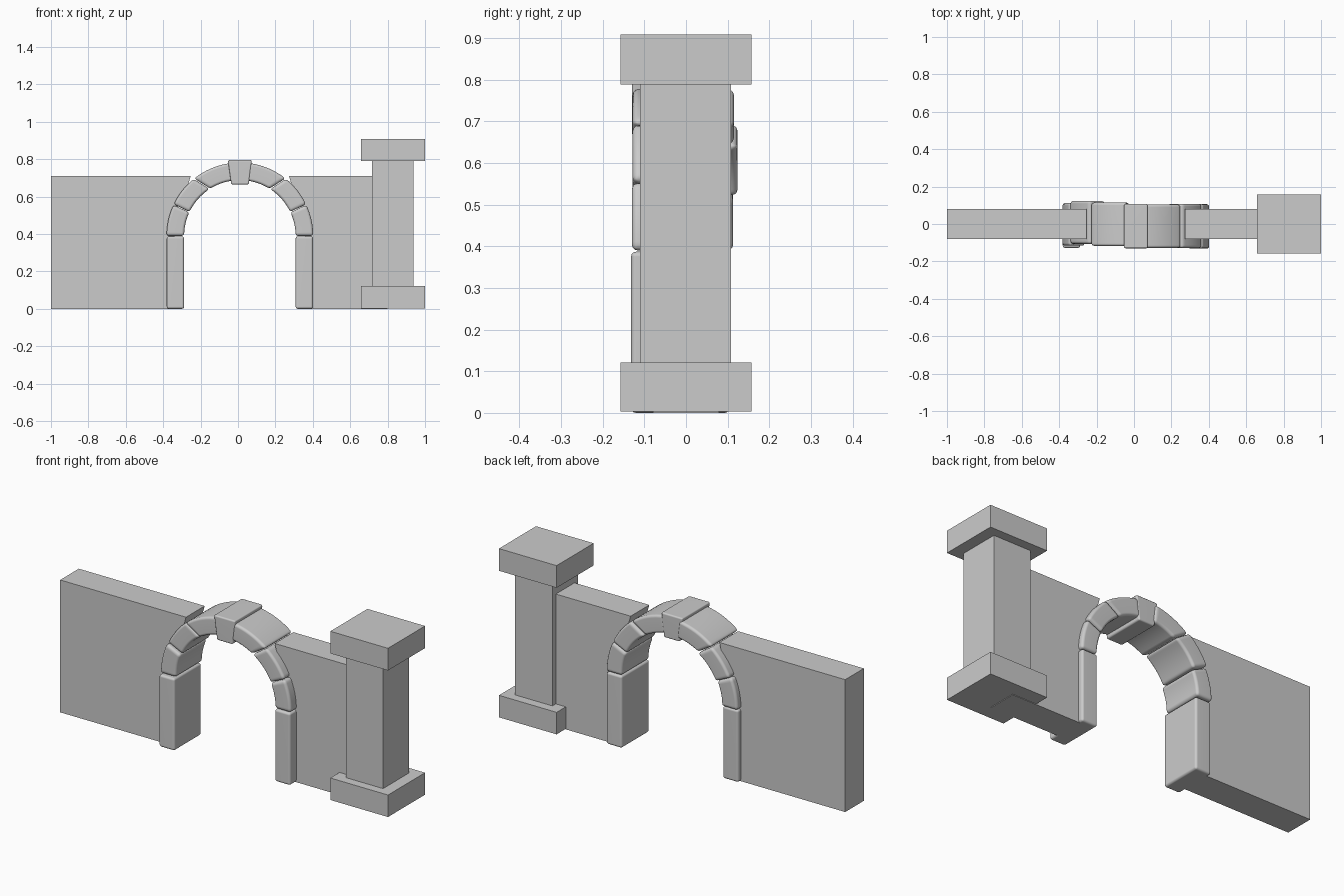
import bpy, bmesh
from math import sin, cos, radians

if "Cube" in bpy.data.objects:
    bpy.data.objects.remove(bpy.data.objects["Cube"])

CX, CZ = 0.01, 0.39      # arch centre
R_IN, R_OUT = 0.298, 0.392


def finish(name, bm, bevel=0.0):
    bmesh.ops.recalc_face_normals(bm, faces=bm.faces)
    me = bpy.data.meshes.new(name)
    bm.to_mesh(me)
    bm.free()
    ob = bpy.data.objects.new(name, me)
    bpy.context.collection.objects.link(ob)
    if bevel:
        b = ob.modifiers.new("Bevel", 'BEVEL')
        b.width, b.segments = bevel, 3
        b.limit_method, b.angle_limit = 'ANGLE', radians(40)
        for p in me.polygons:
            p.use_smooth = True
        w = ob.modifiers.new("Normals", 'WEIGHTED_NORMAL')
        w.keep_sharp = True
    return ob


def box(name, x, y, z, bevel=0.0):
    bm = bmesh.new()
    bmesh.ops.create_cube(bm, size=1)
    for v in bm.verts:
        v.co = [(a + b) / 2 + c * (b - a) for (a, b), c in zip((x, y, z), v.co)]
    return finish(name, bm, bevel)


def prism(name, inner, outer, y, bevel=0.0):
    """Solid strip between two matching (x, z) paths, extruded along y."""
    bm = bmesh.new()
    rings = [[bm.verts.new(p) for p in ((a[0], y[0], a[1]), (b[0], y[0], b[1]),
                                        (b[0], y[1], b[1]), (a[0], y[1], a[1]))]
             for a, b in zip(inner, outer)]
    for r, s in zip(rings, rings[1:]):
        for i in range(4):
            j = (i + 1) % 4
            bm.faces.new((r[i], r[j], s[j], s[i]))
    bm.faces.new(rings[0])
    bm.faces.new(rings[-1])
    return finish(name, bm, bevel)


def polar(r, deg, side):
    return (CX + side * r * cos(radians(deg)), CZ + r * sin(radians(deg)))


def arch_stone(name, side, out_angles, in_angles, y):
    n = 8
    path = lambda r, a: [polar(r, a[0] + (a[1] - a[0]) * i / n, side) for i in range(n + 1)]
    prism(name, path(R_IN, in_angles), path(R_OUT, out_angles), y, 0.014)


# Arch legs and curved stones, each set at a slightly different depth
depths = {-1: [(-0.128, 0.103), (-0.116, 0.113), (-0.106, 0.124), (-0.118, 0.115)],
          1: [(-0.132, 0.105), (-0.130, 0.106), (-0.128, 0.108), (-0.128, 0.105)]}
joints = [((0, 25), (0, 25)), ((25.5, 51), (25.5, 57)), ((51.5, 83), (58, 83))]
for side, label in ((-1, "left"), (1, "right")):
    d = depths[side]
    xs = sorted((CX + side * 0.298, CX + side * 0.391))
    box("arch_leg_" + label, xs, d[0], (0, 0.387), 0.012)
    for i, (o, n) in enumerate(joints):
        arch_stone(f"arch_stone_{label}_{i + 1}", side, o, n, d[i + 1])

# Keystone
prism("keystone", [(-0.036, 0.665), (0.058, 0.665)],
      [(-0.054, 0.795), (0.074, 0.795)], (-0.130, 0.107), 0.008)

# Wall halves, their inner edges following the arch
for side, end, label in ((-1, -1.0, "left"), (1, 0.8, "right")):
    edge = [(CX + side * 0.35, 0.0)]
    edge += [polar(r, a, side) for r, a in
             ((0.35, 0), (0.355, 12), (0.365, 24), (0.375, 36), (0.39, 45))]
    edge.append((CX + side * 0.263, 0.71))
    prism("wall_" + label, edge, [(end, z) for x, z in edge], (-0.079, 0.079))

# Gate pillar
box("pillar_base", (0.658, 1.0), (-0.157, 0.157), (0.003, 0.121))
box("pillar_shaft", (0.717, 0.938), (-0.110, 0.108), (0.12, 0.79))
box("pillar_cap", (0.658, 1.0), (-0.157, 0.157), (0.789, 0.908))
